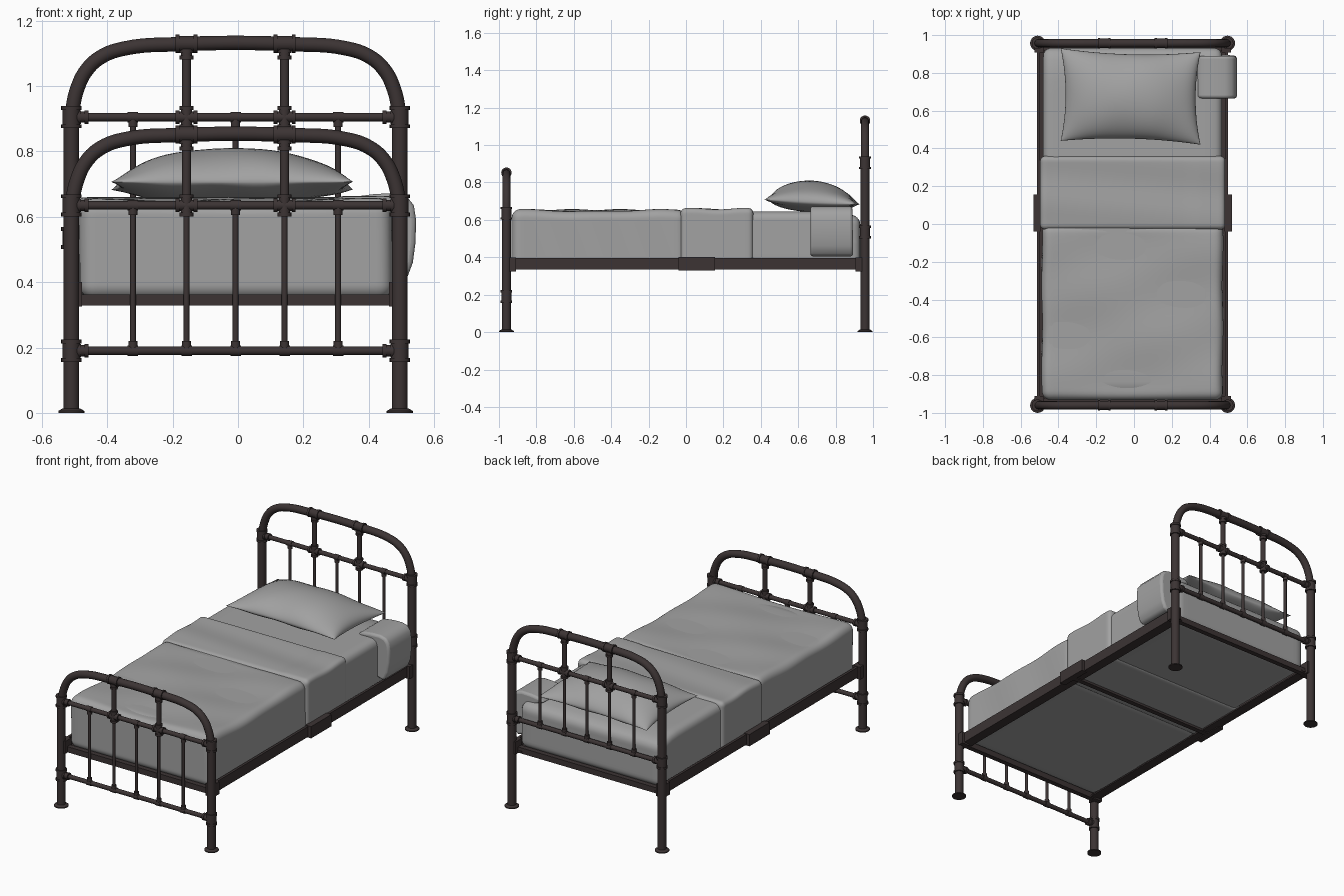
import bpy, bmesh, math
from mathutils import Vector, Matrix

if "Cube" in bpy.data.objects:
    bpy.data.objects.remove(bpy.data.objects["Cube"])

CX = -0.0075          # frame centre in x
HW = 0.5025           # half distance between posts


def material(name, col):
    m = bpy.data.materials.new(name)
    m.diffuse_color = (*col, 1)
    m.use_nodes = True
    m.node_tree.nodes["Principled BSDF"].inputs["Base Color"].default_value = m.diffuse_color
    return m


IRON = material("dark iron", (0.045, 0.034, 0.034))
CLOTH = material("grey cloth", (0.36, 0.36, 0.36))


def finish(name, bm, mat, angle=40):
    bmesh.ops.recalc_face_normals(bm, faces=bm.faces)
    me = bpy.data.meshes.new(name)
    bm.to_mesh(me)
    bm.free()
    ob = bpy.data.objects.new(name, me)
    bpy.context.collection.objects.link(ob)
    me.materials.append(mat)
    smooth(ob, angle)
    return ob


def smooth(ob, angle=40):
    bpy.ops.object.select_all(action='DESELECT')
    ob.select_set(True)
    bpy.context.view_layer.objects.active = ob
    bpy.ops.object.shade_smooth_by_angle(angle=math.radians(angle))


def cyl(bm, p, q, r, r2=None, n=20):
    p, q = Vector(p), Vector(q)
    d = q - p
    mat = Matrix.Translation((p + q) / 2) @ d.to_track_quat('Z', 'Y').to_matrix().to_4x4()
    bmesh.ops.create_cone(bm, cap_ends=True, segments=n, radius1=r,
                          radius2=r if r2 is None else r2, depth=d.length, matrix=mat)


def sleeve(bm, c, axis, half, r):
    # pipe fitting: body with a raised lip at each end
    c, a = Vector(c), Vector(axis)
    cyl(bm, c - a * half, c + a * half, r)
    for s in (-1, 1):
        e = c + a * half * s
        cyl(bm, e - a * s * 0.012, e, r + 0.004)


def box(bm, lo, hi):
    lo, hi = Vector(lo), Vector(hi)
    bmesh.ops.create_cube(bm, size=1, matrix=Matrix.Translation((lo + hi) / 2)
                          @ Matrix.Diagonal((*(hi - lo), 1)))


def arch(name, y, top):
    half = [(-0.5025, -0.22), (-0.485, -0.14), (-0.455, -0.08), (-0.41, -0.04),
            (-0.34, -0.015), (-0.18, -0.002)]
    pts = half + [(-x, z) for x, z in reversed(half)]
    cu = bpy.data.curves.new(name, 'CURVE')
    cu.dimensions = '3D'
    cu.bevel_depth = 0.022
    cu.bevel_resolution = 4
    cu.resolution_u = 6
    sp = cu.splines.new('BEZIER')
    sp.bezier_points.add(len(pts) - 1)
    for b, (x, z) in zip(sp.bezier_points, pts):
        b.co = (CX + x, y, top + z)
        b.handle_left_type = b.handle_right_type = 'AUTO'
    ob = bpy.data.objects.new(name, cu)
    bpy.context.collection.objects.link(ob)
    cu.materials.append(IRON)
    bpy.ops.object.select_all(action='DESELECT')
    ob.select_set(True)
    bpy.context.view_layer.objects.active = ob
    bpy.ops.object.convert(target='MESH')
    smooth(bpy.context.view_layer.objects.active)


def end_frame(name, y, top, bar, low):
    X, Z = Vector((1, 0, 0)), Vector((0, 0, 1))
    arch(name + "_arch", y, top)
    # posts, flared feet and collars
    bm = bmesh.new()
    for s in (-1, 1):
        x = CX + s * HW
        cyl(bm, (x, y, 0), (x, y, bar + 0.02), 0.024, n=24)
        cyl(bm, (x, y, 0), (x, y, 0.006), 0.04, n=24)
        cyl(bm, (x, y, 0.006), (x, y, 0.014), 0.04, 0.026, n=24)
        for z in (bar, low):
            sleeve(bm, (x, y, z), Z, 0.034, 0.027)
            sleeve(bm, (x - s * 0.035, y, z), X, 0.018, 0.017)
    finish(name + "_posts", bm, IRON)
    # cross bars and spindles
    bm = bmesh.new()
    for z in (bar, low):
        cyl(bm, (CX - HW, y, z), (CX + HW, y, z), 0.013)
    for i in (-2, -1, 0, 1, 2):
        x = CX + i * (0.15 if abs(i) < 2 else 0.157)
        cyl(bm, (x, y, low - 0.012), (x, y, bar), 0.009, n=12)
        for z, d in ((bar, -1), (low, 1)):
            cyl(bm, (x, y, z), (x, y, z + d * 0.03), 0.014, n=12)
            cyl(bm, (x - 0.016, y, z), (x + 0.016, y, z), 0.016, n=12)
        if abs(i) == 1:
            cyl(bm, (x, y, bar), (x, y, top), 0.014)
            sleeve(bm, (x, y, top), X, 0.034, 0.024)
            sleeve(bm, (x, y, top - 0.033), Z, 0.016, 0.017)
            sleeve(bm, (x, y, bar), X, 0.034, 0.017)
            sleeve(bm, (x, y, bar), Z, 0.034, 0.017)
    finish(name + "_bars", bm, IRON)


def soft_box(name, lo, hi, r, n, fn=None):
    # rounded box on a grid, optionally displaced by fn
    lo, hi = Vector(lo), Vector(hi)
    bm = bmesh.new()
    bmesh.ops.create_cube(bm, size=2)
    bmesh.ops.subdivide_edges(bm, edges=bm.edges[:], cuts=n, use_grid_fill=True)
    mid, ext = (lo + hi) / 2, (hi - lo) / 2
    for v in bm.verts:
        # crowd grid lines towards the edges, then round the corners
        p = Vector([math.sin(c * math.pi / 2) * e for c, e in zip(v.co, ext)])
        core = Vector([max(-(e - r), min(e - r, c)) for c, e in zip(p, ext)])
        d = p - core
        if d.length > 1e-6:
            p = core + d * min(1, r / d.length)
        v.co = mid + p
        if fn:
            v.co = fn(v.co.copy())
    return finish(name, bm, CLOTH, 60)


end_frame("headboard", 0.957, 1.13, 0.905, 0.535)
end_frame("footboard", -0.96, 0.852, 0.635, 0.19)

# angle-iron side rails, centre brackets and cross rails
bm = bmesh.new()
for s in (-1, 1):
    def span(a, b, y0, y1, z0, z1):
        xs = sorted((CX + s * a, CX + s * b))
        box(bm, (xs[0], y0, z0), (xs[1], y1, z1))
    span(0.49, 0.505, -0.95, 0.95, 0.335, 0.397)
    span(0.445, 0.505, -0.95, 0.95, 0.335, 0.343)
    span(0.487, 0.525, -0.04, 0.155, 0.33, 0.401)
    for y in (-0.94, 0.937):
        span(0.47, 0.52, y - 0.03, y + 0.03, 0.325, 0.40)
for y in (-0.935, 0.93):
    box(bm, (CX - 0.49, y - 0.015, 0.328), (CX + 0.49, y + 0.015, 0.362))
box(bm, (CX - 0.49, 0.035, 0.33), (CX + 0.49, 0.065, 0.36))
finish("side_rails", bm, IRON)


def drape(p):
    # broad diagonal folds on the blanket top
    if p.z > 0.5:
        k = (p.z - 0.5) / 0.15
        p.z += k * (0.005 * math.sin(7 * p.x + 9 * p.y) + 0.003 * math.sin(17 * p.y - 6 * p.x))
    p.x += 0.003 * math.sin(14 * p.y + 5 * p.z)
    return p


def head_slope(p):
    if p.z > 0.5 and p.y > 0.8:
        p.z -= (p.y - 0.8) * 0.2
    return p


def band(p):
    if p.z > 0.5:
        p.z += 0.004 * math.sin(22 * p.y + 2 * p.x) + 0.004 * (p.x > 0.3)
    return p


soft_box("mattress", (-0.482, -0.9, 0.352), (0.467, 0.932, 0.645), 0.045, 24, head_slope)
soft_box("blanket", (-0.487, -0.932, 0.348), (0.47, 0.0, 0.65), 0.045, 40, drape)
soft_box("folded_sheet", (-0.497, -0.03, 0.344), (0.483, 0.36, 0.656), 0.028, 30, band)

# pillow: two bulged grids sharing a pinched seam
bm = bmesh.new()
N, M = 36, 26
for side in (1, -1):
    rows = []
    for j in range(M + 1):
        row = []
        for i in range(N + 1):
            u = math.sin((2 * i / N - 1) * math.pi / 2)
            v = math.sin((2 * j / M - 1) * math.pi / 2)
            x = -0.018 + 0.37 * u * (1 - 0.07 * (1 - v * v))
            y = 0.675 + 0.245 * v * (1 - 0.09 * (1 - u * u)) - 0.01 * u
            puff = (max(0, 1 - u * u) ** 0.5) * (max(0, 1 - v * v) ** 0.6)
            z = 0.695 - 0.05 * (y - 0.675)
            z += puff * (0.115 if side > 0 else -0.055)
            z += puff * (1 - puff) * 0.012 * math.sin(22 * x) * side
            row.append(bm.verts.new((x, y, z)))
        rows.append(row)
    for j in range(M):
        for i in range(N):
            bm.faces.new((rows[j][i], rows[j][i + 1], rows[j + 1][i + 1], rows[j + 1][i]))
bmesh.ops.remove_doubles(bm, verts=bm.verts, dist=1e-5)
finish("pillow", bm, CLOTH, 80)

# small cloth hanging over the right edge
prof = [(0.33, 0.64), (0.36, 0.662), (0.42, 0.67), (0.48, 0.672), (0.517, 0.662), (0.538, 0.635),
        (0.545, 0.59), (0.543, 0.52), (0.535, 0.46), (0.52, 0.42), (0.50, 0.405), (0.45, 0.42),
        (0.44, 0.60)]
bm = bmesh.new()
f = bm.faces.new([bm.verts.new((x, 0.665, z)) for x, z in prof])
g = bmesh.ops.extrude_face_region(bm, geom=[f])
for v in g["geom"]:
    if isinstance(v, bmesh.types.BMVert):
        v.co.y = 0.89 + 0.02 * (0.6 - v.co.z) * (v.co.z < 0.6)
towel = finish("hanging_cloth", bm, CLOTH, 60)
bev = towel.modifiers.new("soft edges", 'BEVEL')
bev.width = 0.014
bev.segments = 3
bev.limit_method = 'ANGLE'
bev.angle_limit = math.radians(60)
